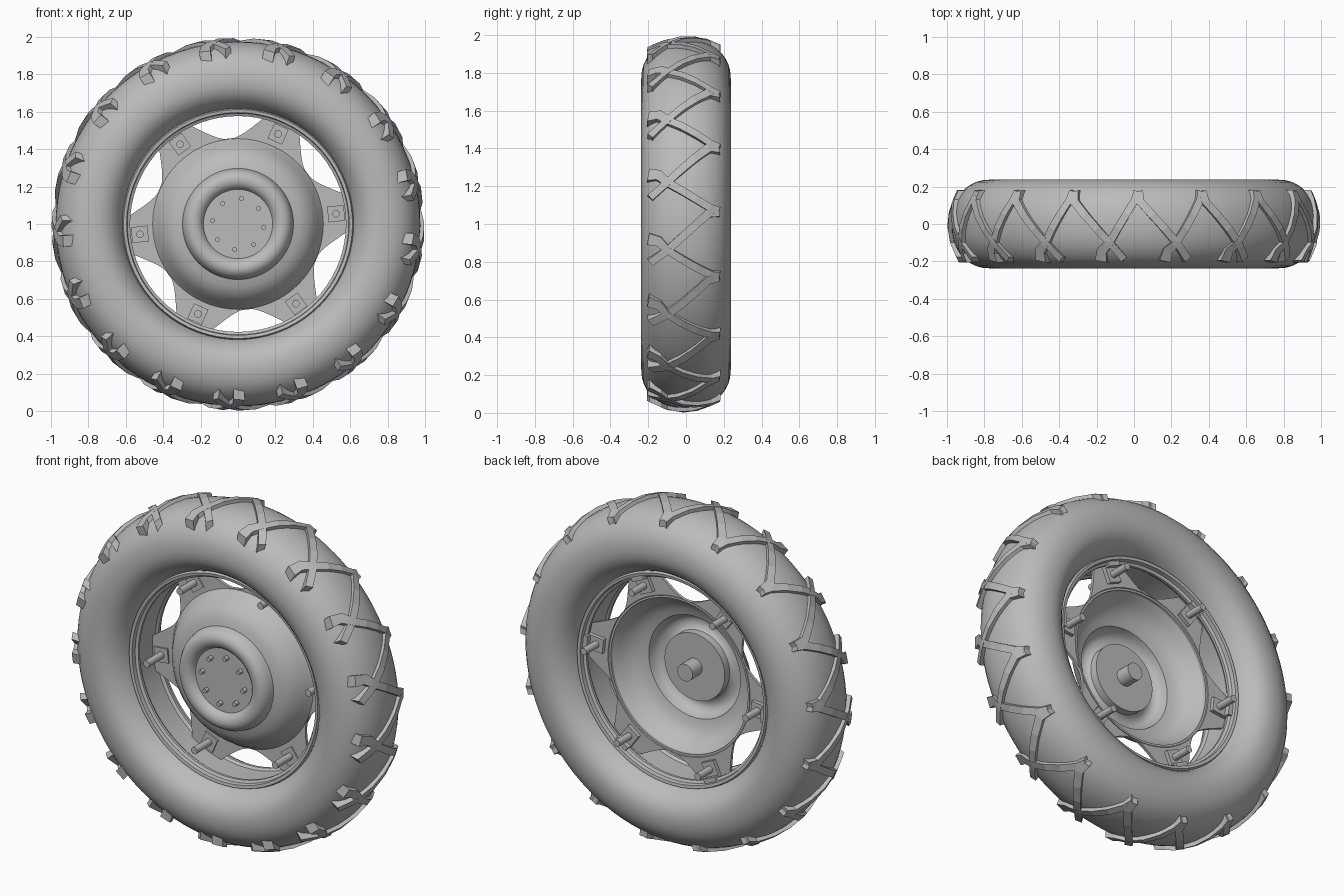
import bpy, bmesh, math
from mathutils import Vector

cube = bpy.data.objects.get("Cube")
if cube:
    bpy.data.objects.remove(cube, do_unlink=True)

grey = bpy.data.materials.new("plain_grey")
grey.use_nodes = True
grey.diffuse_color = (0.5, 0.5, 0.5, 1)
grey.node_tree.nodes["Principled BSDF"].inputs["Base Color"].default_value = (0.5, 0.5, 0.5, 1)


def polar(r, a, y):
    """Point on the wheel: radius, angle in the front plane, depth."""
    return Vector((r * math.cos(a), y, 1 + r * math.sin(a)))


def finish(name, bm, smooth=None):
    bmesh.ops.recalc_face_normals(bm, faces=bm.faces)
    me = bpy.data.meshes.new(name)
    bm.to_mesh(me)
    bm.free()
    me.materials.append(grey)
    if smooth:
        me.shade_smooth()
        me.set_sharp_from_angle(angle=math.radians(smooth))
    ob = bpy.data.objects.new(name, me)
    bpy.context.collection.objects.link(ob)
    return ob


def lathe(name, profile, steps=72, smooth=35):
    """Spin a closed (radius, depth) profile around the axle."""
    bm = bmesh.new()
    rings = [[bm.verts.new(polar(r, math.tau * i / steps, y)) for r, y in profile]
             for i in range(steps)]
    n = len(profile)
    for i, ring in enumerate(rings):
        nxt = rings[(i + 1) % steps]
        for j in range(n):
            k = (j + 1) % n
            bm.faces.new((ring[j], ring[k], nxt[k], nxt[j]))
    bmesh.ops.remove_doubles(bm, verts=bm.verts, dist=0.0002)
    return finish(name, bm, smooth)


def cylinder(bm, r, a, y0, y1, radius, steps=16):
    """Cylinder parallel to the axle, centred at radius r and angle a."""
    c = polar(r, a, 0)
    ends = [[bm.verts.new((c.x + radius * math.cos(math.tau * i / steps), y,
                           c.z + radius * math.sin(math.tau * i / steps)))
             for i in range(steps)] for y in (y0, y1)]
    for loop in ends:
        bm.faces.new(loop)
    for i in range(steps):
        j = (i + 1) % steps
        bm.faces.new((ends[0][i], ends[0][j], ends[1][j], ends[1][i]))


def box(bm, a, r0, r1, half, y0, y1):
    """Box aligned with the spoke direction a."""
    out, side = Vector((math.cos(a), 0, math.sin(a))), Vector((-math.sin(a), 0, math.cos(a)))
    made = bmesh.ops.create_cube(bm, size=1)["verts"]
    for v in made:
        r = r1 if v.co.x > 0 else r0
        y = y1 if v.co.y > 0 else y0
        v.co = Vector((0, y, 1)) + out * r + side * (half if v.co.z > 0 else -half)


# Tyre carcass: rounded oval section, fuller on the tread side
section = []
for i in range(36):
    t = math.tau * i / 36
    c, s = math.cos(t), math.sin(t)
    bulge = lambda v: math.copysign(abs(v) ** 0.91, v)
    section.append((0.77 + (0.205 if c > 0 else 0.17) * bulge(c), 0.237 * bulge(s)))
lathe("tyre", section, 96, 60)

# Tread lugs: crossing bars that meet their neighbours along the back
CROWN = [(-0.21, 0.935), (-0.1, 0.985), (0, 1.0), (0.1, 0.985), (0.18, 0.95)]


def crown(y):
    for (ya, ra), (yb, rb) in zip(CROWN, CROWN[1:]):
        if y <= yb:
            return ra + (rb - ra) * (y - ya) / (yb - ya)
    return CROWN[-1][1]


def tread_bar(bm, path, centre):
    """Bar along (arc, depth, half width) points, following the crown."""
    pts = []
    for p, q in zip(path, path[1:]):
        pts += [Vector(p).lerp(Vector(q), k / 3) for k in range(3)]
    pts.append(Vector(path[-1]))
    rows = []
    for i, p in enumerate(pts):
        into = (p - pts[i - 1]).xy.normalized() if i else None
        away = (pts[i + 1] - p).xy.normalized() if i < len(pts) - 1 else into
        into = into or away
        d = (into + away).normalized()
        n = Vector((-d.y, d.x)) * p.z / max(0.6, d.dot(away))
        row = []
        for sign, drop in ((1, 0), (-1, 0), (-1, 0.08), (1, 0.08)):
            q = p.xy + n * sign
            row.append(bm.verts.new(polar(crown(q.y) - drop, centre + q.x / 0.97, q.y)))
        rows.append(row)
    for a, b in zip(rows, rows[1:]):
        for j in range(4):
            k = (j + 1) % 4
            bm.faces.new((a[j], a[k], b[k], b[j]))
    bm.faces.new(rows[0])
    bm.faces.new(rows[-1])


LUGS = 17
long_bar = [(0.205, 0.175, 0.026), (0.195, 0.12, 0.022), (0, -0.1, 0.02), (-0.075, -0.19, 0.02)]
short_bar = [(-0.15, 0.175, 0.022), (-0.135, 0.13, 0.02), (0, -0.1, 0.02),
             (0.045, -0.145, 0.026), (0.055, -0.2, 0.032)]
bm = bmesh.new()
for k in range(LUGS):
    centre = math.radians(13) + math.tau * k / LUGS
    tread_bar(bm, long_bar, centre)
    tread_bar(bm, short_bar, centre)
finish("tread_lugs", bm)

# Rim: barrel with a bead ridge and lip on both sides
half_rim = [(0.588, 0.07), (0.577, 0.085), (0.577, 0.1), (0.592, 0.108), (0.595, 0.132),
            (0.612, 0.135), (0.625, 0.1)]
lathe("rim", [(r, -y) for r, y in reversed(half_rim)] + half_rim)

# Dished wheel centre with a raised ring around the hub
dish = [(0.46, 0.05), (0.445, 0.03), (0.425, -0.005), (0.4, -0.04), (0.37, -0.068),
        (0.335, -0.085), (0.297, -0.095), (0.29, -0.125), (0.275, -0.15), (0.255, -0.163),
        (0.235, -0.166), (0.212, -0.16), (0.195, -0.147), (0.185, -0.128), (0, -0.128)]
lathe("wheel_dish", dish + [(r, y + 0.016) for r, y in reversed(dish)])

# Scalloped plate joining the dish to the rim at six tabs
TABS = [math.radians(6 + 60 * k) for k in range(6)]
STEPS = 180
bm = bmesh.new()
rings = []
for i in range(STEPS):
    a = math.tau * i / STEPS
    off = abs((math.degrees(a) - 6) % 60 - 30)
    edge = min(0.587, 0.457 + 0.13 * (off / 20) ** 2)
    rings.append([bm.verts.new(polar(r, a, y)) for r, y in
                  ((0.445, 0.045), (edge, 0.045), (edge, 0.062), (0.445, 0.062))])
for i, ring in enumerate(rings):
    nxt = rings[(i + 1) % STEPS]
    for j in range(4):
        k = (j + 1) % 4
        bm.faces.new((ring[j], ring[k], nxt[k], nxt[j]))
plate = finish("scalloped_plate", bm, 35)

# Clamp brackets: square pads on the tabs with a foot against the rim
bm = bmesh.new()
for a in TABS:
    box(bm, a, 0.483, 0.572, 0.042, 0.036, 0.085)
    box(bm, a, 0.566, 0.592, 0.042, 0.05, 0.115)
brackets = finish("rim_brackets", bm)

# Bolt holes through plate and brackets
bm = bmesh.new()
for a in TABS:
    cylinder(bm, 0.527, a, -0.1, 0.2, 0.02)
cutter = finish("hole_cutter", bm)
cutter.hide_render = True
for ob in (plate, brackets):
    mod = ob.modifiers.new("holes", 'BOOLEAN')
    mod.operation = 'DIFFERENCE'
    mod.solver = 'EXACT'
    mod.object = cutter
    bpy.context.view_layer.objects.active = ob
    bpy.ops.object.modifier_apply(modifier=mod.name)
bpy.data.objects.remove(cutter, do_unlink=True)

# Hub disc and axle stub behind the dish
bm = bmesh.new()
cylinder(bm, 0, 0, -0.125, -0.08, 0.195, 48)
cylinder(bm, 0, 0, -0.09, 0.01, 0.05, 24)
finish("hub_and_axle", bm, 35)

# Wheel studs on the hub face
bm = bmesh.new()
for k in range(8):
    cylinder(bm, 0.138, math.radians(82 + 45 * k), -0.155, -0.12, 0.013, 12)
finish("wheel_studs", bm, 35)
